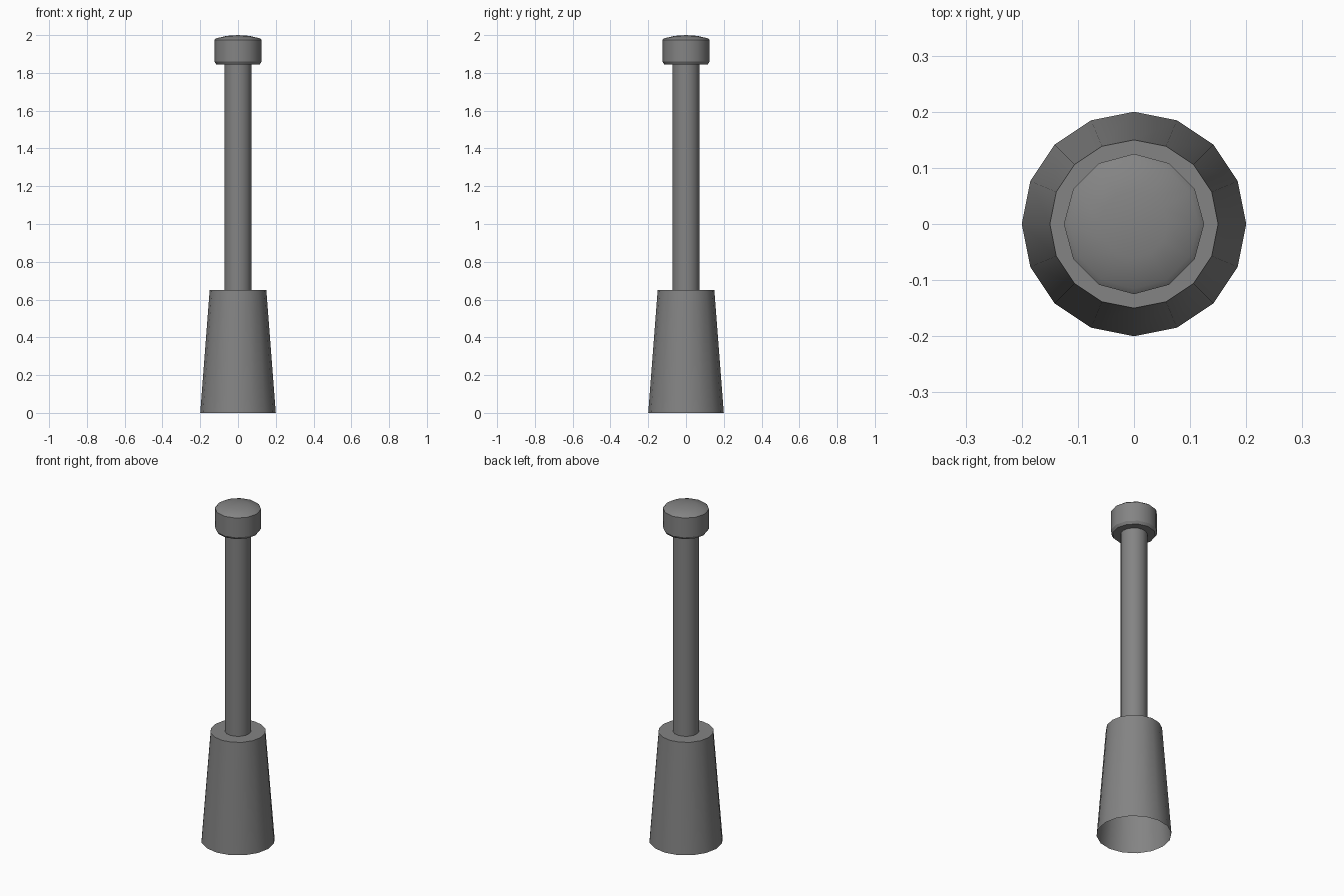
import bpy, bmesh, math

if "Cube" in bpy.data.objects:
    bpy.data.objects.remove(bpy.data.objects["Cube"])

grey = bpy.data.materials.new("mid_grey")
grey.diffuse_color = (0.23, 0.23, 0.23, 1)
grey.use_nodes = True
grey.node_tree.nodes["Principled BSDF"].inputs["Base Color"].default_value = grey.diffuse_color


def lathe(name, profile, sides):
    """Spin (radius, z) points around z; a zero radius closes with a pole."""
    bm = bmesh.new()
    rings = []
    for r, z in profile:
        if r == 0:
            rings.append([bm.verts.new((0, 0, z))] * sides)
        else:
            rings.append([bm.verts.new((r * math.cos(i * math.tau / sides),
                                        r * math.sin(i * math.tau / sides), z))
                          for i in range(sides)])
    for low, high in zip(rings, rings[1:]):
        for i in range(sides):
            j = (i + 1) % sides
            loop = list(dict.fromkeys((low[i], low[j], high[j], high[i])))
            bm.faces.new(loop)
    mesh = bpy.data.meshes.new(name)
    bm.to_mesh(mesh)
    bm.free()
    mesh.materials.append(grey)
    obj = bpy.data.objects.new(name, mesh)
    bpy.context.collection.objects.link(obj)
    bpy.ops.object.select_all(action='DESELECT')
    obj.select_set(True)
    bpy.context.view_layer.objects.active = obj
    bpy.ops.object.shade_smooth_by_angle(angle=math.radians(32))
    return obj


# Tapered base sleeve, closed on top and open underneath
lathe("base", [(0.2, 0), (0.15, 0.65), (0, 0.65)], 16)

# Straight shaft
lathe("shaft", [(0.072, 0.65), (0.072, 1.85)], 16)

# Knob with small chamfers and a slightly domed top
lathe("knob", [(0, 1.845), (0.115, 1.845), (0.125, 1.86), (0.125, 1.975),
               (0.115, 1.983), (0.06, 1.996), (0, 2.0)], 12)
